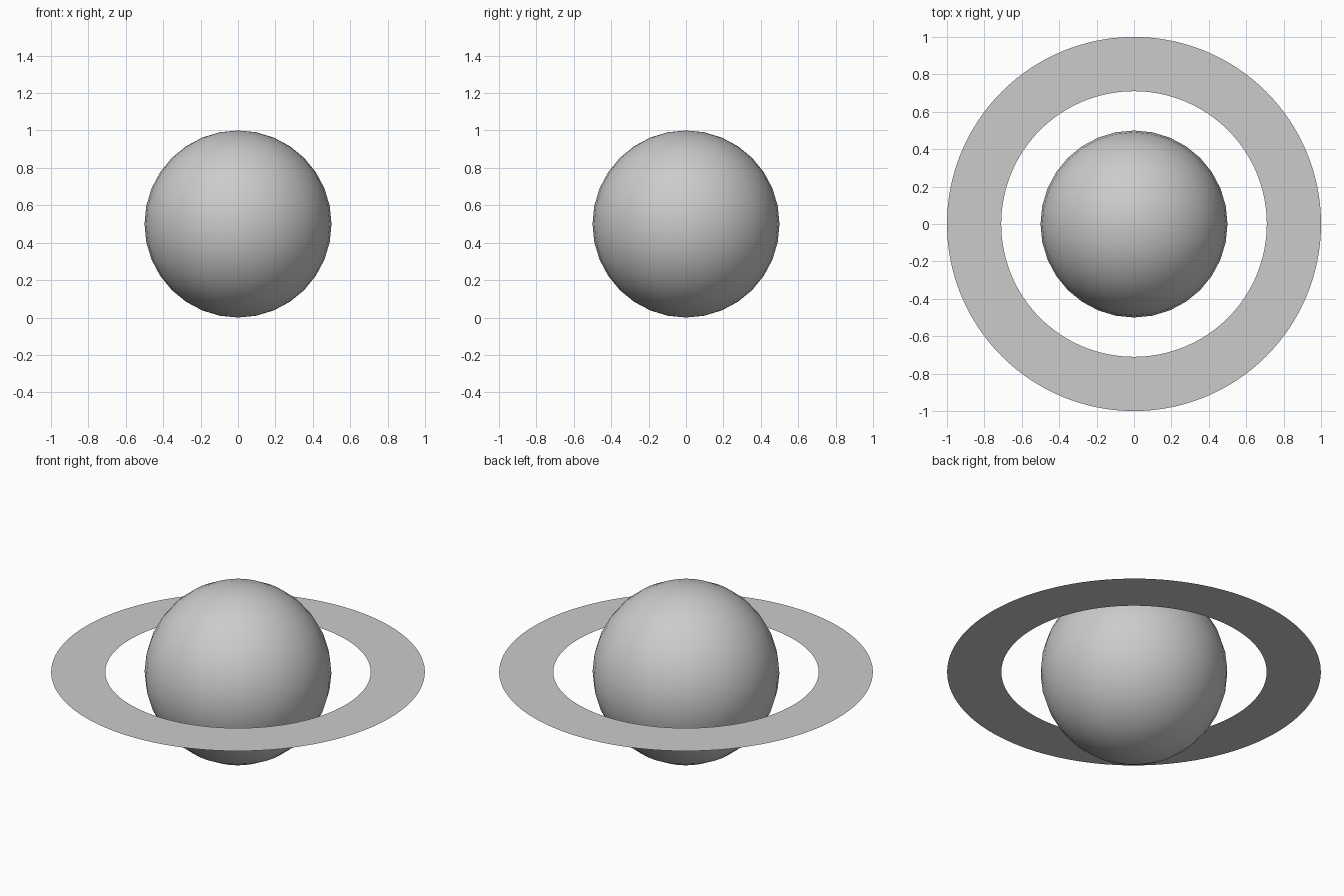
import bpy, bmesh, math

if "Cube" in bpy.data.objects:
    bpy.data.objects.remove(bpy.data.objects["Cube"])

# Planet body: smooth sphere resting on the ground
bpy.ops.mesh.primitive_uv_sphere_add(segments=32, ring_count=16, radius=0.5,
                                     location=(0, 0, 0.5))
planet = bpy.context.object
planet.name = "planet"
bpy.ops.object.shade_smooth()

# Flat ring: a radial edge spun around the planet's equator
bm = bmesh.new()
inner = bm.verts.new((0.71, 0, 0))
outer = bm.verts.new((1.0, 0, 0))
edge = bm.edges.new((inner, outer))
bmesh.ops.spin(bm, geom=[inner, outer, edge], cent=(0, 0, 0), axis=(0, 0, 1),
               angle=math.tau, steps=128, use_merge=False)
bmesh.ops.remove_doubles(bm, verts=bm.verts, dist=1e-4)
bmesh.ops.recalc_face_normals(bm, faces=bm.faces)
bm.normal_update()
down = [f for f in bm.faces if f.normal.z < 0]
bmesh.ops.reverse_faces(bm, faces=down)
mesh = bpy.data.meshes.new("ring")
bm.to_mesh(mesh)
bm.free()
ring = bpy.data.objects.new("ring", mesh)
ring.location.z = 0.5
bpy.context.collection.objects.link(ring)
